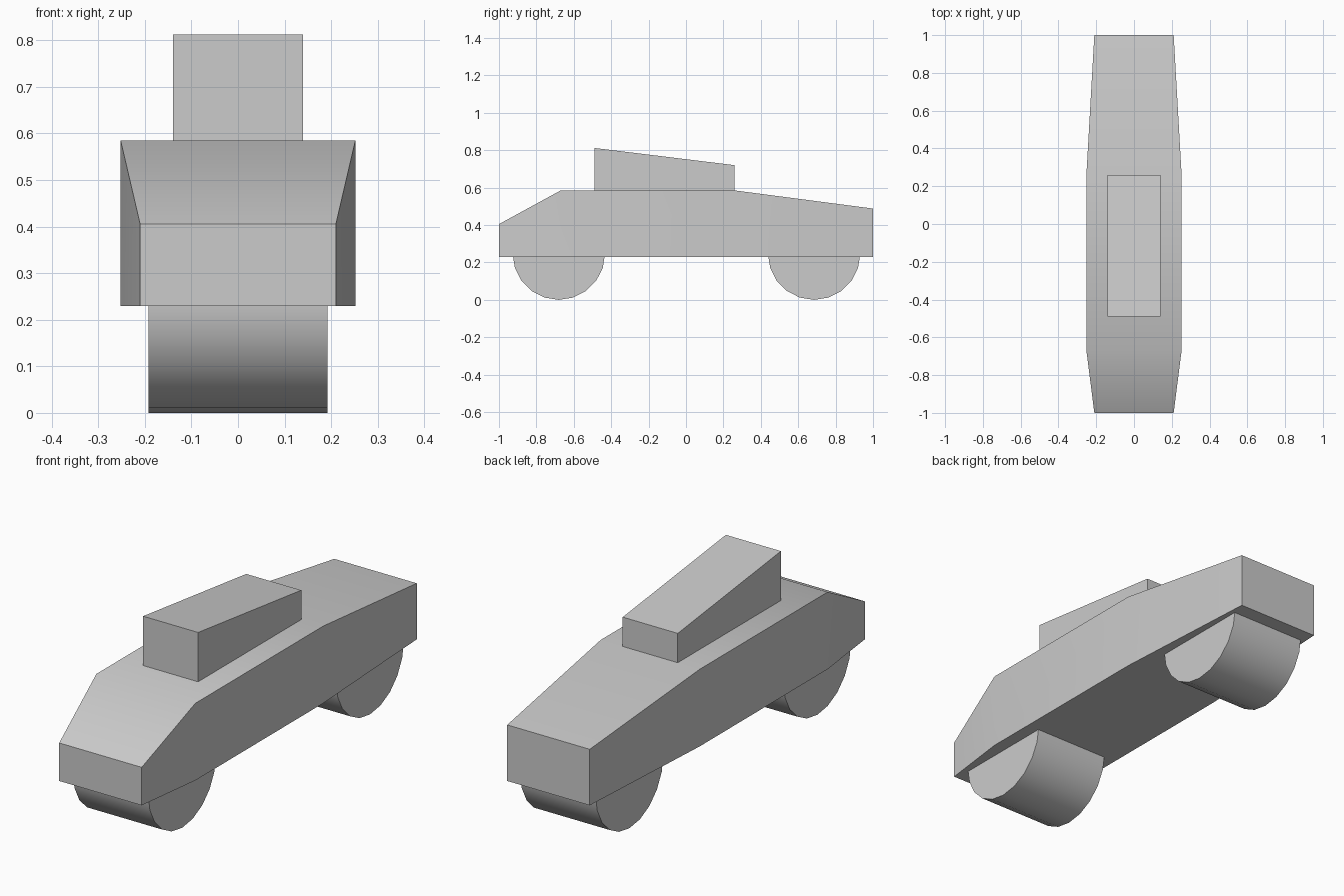
import bpy
import bmesh
import math

cube = bpy.data.objects.get("Cube")
if cube:
    bpy.data.objects.remove(cube, do_unlink=True)

# Single plain grey
grey = bpy.data.materials.new("plain grey")
grey.use_nodes = True
colour = (0.6, 0.6, 0.6, 1)
grey.diffuse_color = colour
grey.node_tree.nodes["Principled BSDF"].inputs["Base Color"].default_value = colour


def finish(obj):
    obj.data.materials.append(grey)
    bpy.ops.object.select_all(action="DESELECT")
    obj.select_set(True)
    bpy.context.view_layer.objects.active = obj
    bpy.ops.object.shade_smooth_by_angle(angle=math.radians(30))


def loft(name, sections):
    """Join rectangular sections given as (y, half width, bottom, top)."""
    bm = bmesh.new()
    rings = []
    for y, w, low, high in sections:
        corners = ((-w, low), (w, low), (w, high), (-w, high))
        rings.append([bm.verts.new((x, y, z)) for x, z in corners])
    for a, b in zip(rings, rings[1:]):
        for i in range(4):
            j = (i + 1) % 4
            bm.faces.new((a[i], a[j], b[j], b[i]))
    bm.faces.new(rings[0])
    bm.faces.new(rings[-1])
    bmesh.ops.recalc_face_normals(bm, faces=bm.faces)
    mesh = bpy.data.meshes.new(name)
    bm.to_mesh(mesh)
    bm.free()
    obj = bpy.data.objects.new(name, mesh)
    bpy.context.collection.objects.link(obj)
    finish(obj)


# Tapered hull with sloping nose and tail
loft("body", [(-1, 0.21, 0.23, 0.405), (-0.67, 0.252, 0.23, 0.585),
              (0.26, 0.252, 0.23, 0.585), (1, 0.21, 0.23, 0.488)])

# Wedge cabin
loft("cabin", [(-0.49, 0.14, 0.585, 0.812), (0.26, 0.14, 0.585, 0.72)])

# Wide rollers serving as wheels
radius = 0.247
for name, y in (("front_wheel", -0.68), ("rear_wheel", 0.685)):
    bpy.ops.mesh.primitive_cylinder_add(
        vertices=20, radius=radius, depth=0.384,
        location=(0, y, radius), rotation=(0, math.pi / 2, 0))
    wheel = bpy.context.object
    wheel.name = name
    finish(wheel)
